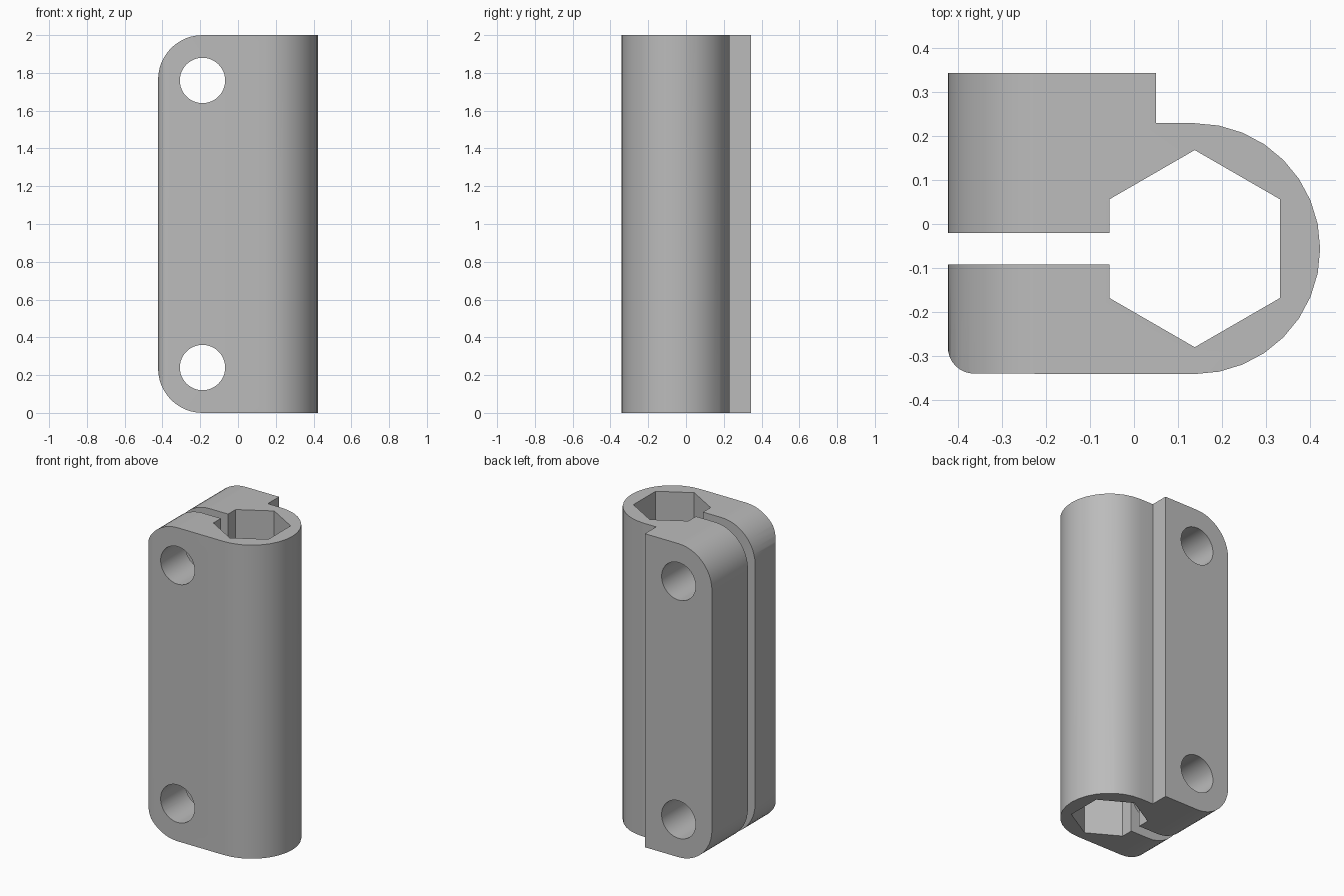
import bpy, bmesh
from math import sin, cos, radians
from mathutils import Matrix, Vector

cube = bpy.data.objects.get("Cube")
if cube:
    bpy.data.objects.remove(cube, do_unlink=True)

mat = bpy.data.materials.new("plain_grey")
mat.use_nodes = True
GREY = (0.5, 0.5, 0.5, 1)
mat.diffuse_color = GREY
mat.node_tree.nodes["Principled BSDF"].inputs["Base Color"].default_value = GREY


def arc(cx, cy, r, start, end, steps):
    """Points along a circular arc, angles in degrees."""
    angles = [radians(start + (end - start) * i / steps) for i in range(steps + 1)]
    return [(cx + r * cos(a), cy + r * sin(a)) for a in angles]


def prism(name, points, vector, upright=False):
    """Extrude a closed outline; upright outlines lie in the xz plane."""
    bm = bmesh.new()
    verts = [bm.verts.new((u, -1, v) if upright else (u, v, 0)) for u, v in points]
    face = bm.faces.new(verts)
    result = bmesh.ops.extrude_face_region(bm, geom=[face])
    moved = [g for g in result["geom"] if isinstance(g, bmesh.types.BMVert)]
    bmesh.ops.translate(bm, verts=moved, vec=Vector(vector))
    bmesh.ops.recalc_face_normals(bm, faces=bm.faces)
    mesh = bpy.data.meshes.new(name)
    bm.to_mesh(mesh)
    bm.free()
    mesh.materials.append(mat)
    obj = bpy.data.objects.new(name, mesh)
    bpy.context.collection.objects.link(obj)
    return obj


# Clamp section: round barrel, stepped rear jaw, slot and hexagonal bore
LEFT, BACK, FRONT = -0.423, 0.343, -0.34
CX, CY = 0.138, -0.056
SLOT_BACK, SLOT_FRONT = -0.02, -0.092
outline = arc(CX, CY, 0.285, -90, 90, 16)
outline += [(0.05, CY + 0.285), (0.05, BACK), (LEFT, BACK), (LEFT, SLOT_BACK)]
outline += [(CX - 0.194, SLOT_BACK)]
outline += arc(CX, CY, 0.224, 150, -150, 5)
outline += [(CX - 0.194, SLOT_FRONT), (LEFT, SLOT_FRONT)]
outline += arc(LEFT + 0.06, FRONT + 0.06, 0.06, 180, 270, 8)
body = prism("clamp_body", outline, (0, 0, 2))

# Rounded end envelope and two bolt holes through both jaws
BOLT_X, BOLT_Z, R = -0.188, 0.24, 0.235
envelope = arc(BOLT_X, R, R, 270, 180, 12)
envelope += arc(BOLT_X, 2 - R, R, 180, 90, 12)
envelope += [(1, 2), (1, 0)]
cutters = [(prism("end_rounding_cutter", envelope, (0, 2, 0), True), "INTERSECT")]
for label, z in (("lower", BOLT_Z), ("upper", 2 - BOLT_Z)):
    hole = arc(BOLT_X, z, 0.12, 0, 360, 48)[:-1]
    cutters.append((prism(label + "_bolt_hole_cutter", hole, (0, 2, 0), True), "DIFFERENCE"))

bpy.ops.object.select_all(action="DESELECT")
bpy.context.view_layer.objects.active = body
body.select_set(True)
for cutter, operation in cutters:
    mod = body.modifiers.new(cutter.name, "BOOLEAN")
    mod.operation = operation
    mod.object = cutter
    mod.solver = "EXACT"
    bpy.ops.object.modifier_apply(modifier=mod.name)
    bpy.data.objects.remove(cutter, do_unlink=True)

bpy.ops.object.shade_smooth_by_angle(angle=radians(30))
